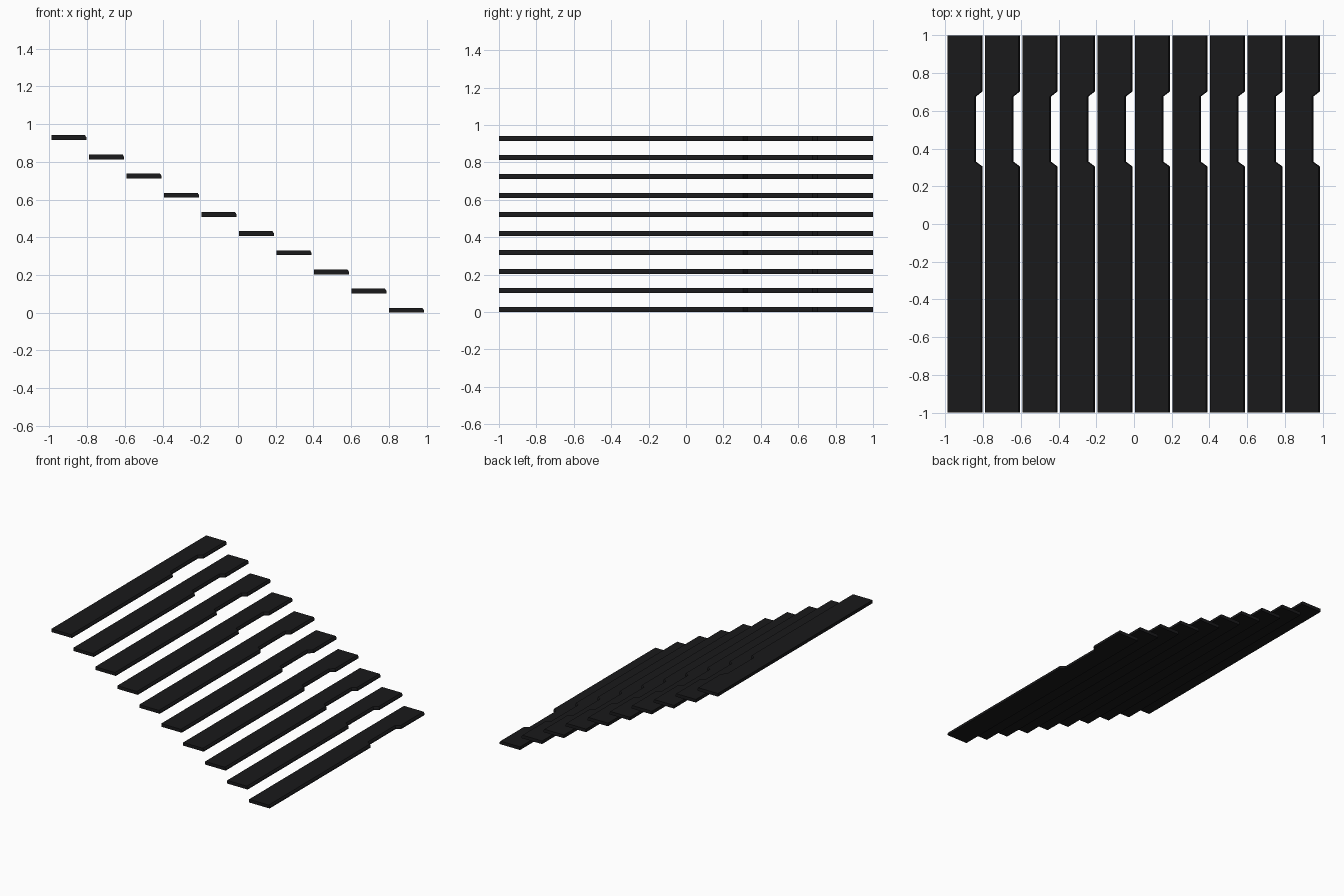
import bpy, bmesh

if "Cube" in bpy.data.objects:
    bpy.data.objects.remove(bpy.data.objects["Cube"])

COUNT = 10
RUN, RISE = 0.1988, 0.1017      # spacing between treads
DEPTH, THICK = 0.185, 0.026
X0 = -0.988

mat = bpy.data.materials.new("dark_tread")
mat.diffuse_color = (0.01, 0.01, 0.011, 1)
mat.use_nodes = True
mat.node_tree.nodes["Principled BSDF"].inputs["Base Color"].default_value = mat.diffuse_color

# Tread front edge along y: (y, setback), with a worn notch
edge = [(-1, 0), (0.305, 0), (0.33, 0.034), (0.677, 0.034), (0.703, 0), (1, 0)]
# Nosing profile: (setback, z), chamfered at the top
nosing = [(0, 0), (0, 0.013), (0.008, THICK)]


def tread_mesh():
    bm = bmesh.new()
    rings = []
    for setback, z in nosing:
        pts = [(DEPTH - s - setback, y, z) for y, s in edge]
        pts += [(0, 1, z), (0, -1, z)]
        rings.append([bm.verts.new(p) for p in pts])
    n = len(rings[0])
    for a, b in zip(rings, rings[1:]):
        for i in range(n):
            j = (i + 1) % n
            bm.faces.new((a[i], a[j], b[j], b[i]))
    bm.faces.new(rings[0][::-1])
    bm.faces.new(rings[-1])
    bmesh.ops.recalc_face_normals(bm, faces=bm.faces)
    me = bpy.data.meshes.new("stair_tread")
    bm.to_mesh(me)
    bm.free()
    me.materials.append(mat)
    return me


# Descending flight of identical treads
mesh = tread_mesh()
for i in range(COUNT):
    ob = bpy.data.objects.new(f"stair_tread_{i + 1}", mesh)
    ob.location = (X0 + i * RUN, 0, (COUNT - 1 - i) * RISE)
    bpy.context.collection.objects.link(ob)
